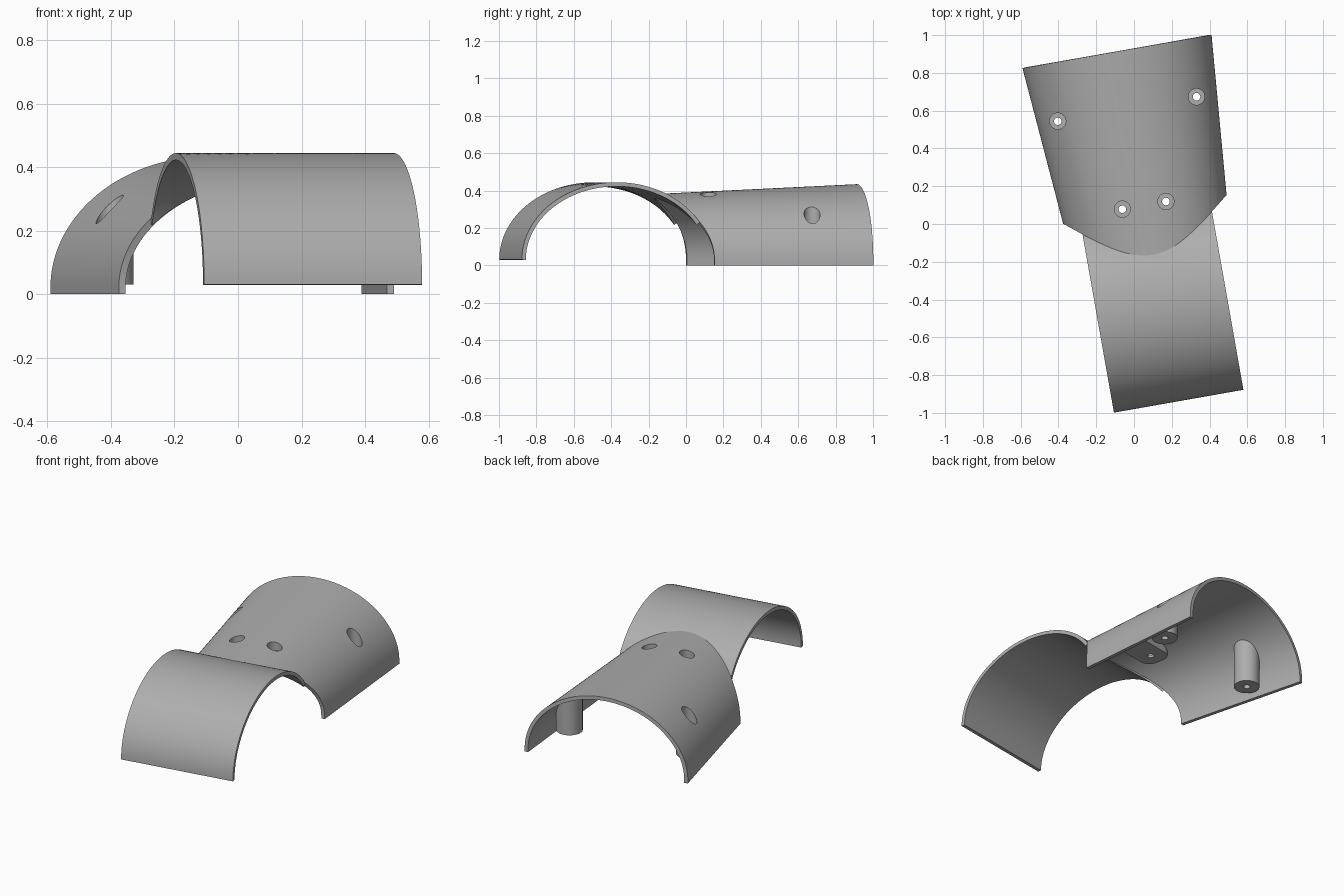
import bpy, bmesh
from math import sin, cos, pi, sqrt, acos, radians

cube = bpy.data.objects.get("Cube")
if cube:
    bpy.data.objects.remove(cube, do_unlink=True)

TURN = radians(10)
MID = 0.07            # sideways offset of the symmetry plane
THICK = 0.022
ARCH_T, ARCH_A, ARCH_B, ARCH_Z = -0.45, 0.515, 0.414, 0.03

grey = bpy.data.materials.new("plain grey")
grey.use_nodes = True
grey.diffuse_color = (0.42, 0.42, 0.42, 1)
grey.node_tree.nodes["Principled BSDF"].inputs["Base Color"].default_value = (0.42, 0.42, 0.42, 1)


def place(d, t, z):
    """Part frame (d across, t along, z up) to world."""
    s = d + MID
    return (s * cos(TURN) - t * sin(TURN), s * sin(TURN) + t * cos(TURN), z)


def cone(t):
    """Half width and height of the tapered shell at t."""
    return 0.434 + 0.081 * t, 0.39 + 0.048 * t


def roof(d, t):
    a, b = cone(t)
    return 0.02 + (b - 0.02) * sqrt(max(0, 1 - (d / a) ** 2))


def arch_back(z):
    """Where the rear half of the arch lies at height z."""
    k = min(1, max(0, (z - ARCH_Z) / ARCH_B))
    return ARCH_T + ARCH_A * sqrt(1 - k * k)


def new_object(name, bm):
    mesh = bpy.data.meshes.new(name)
    bm.to_mesh(mesh)
    bm.free()
    obj = bpy.data.objects.new(name, mesh)
    mesh.materials.append(grey)
    bpy.context.collection.objects.link(obj)
    return obj


def shell(name, rows):
    """Skin a grid of points and thicken it inward."""
    bm = bmesh.new()
    grid = [[bm.verts.new(p) for p in row] for row in rows]
    for r, q in zip(grid, grid[1:]):
        for j in range(len(r) - 1):
            bm.faces.new((r[j], r[j + 1], q[j + 1], q[j]))
    obj = new_object(name, bm)
    mod = obj.modifiers.new("thickness", 'SOLIDIFY')
    mod.thickness, mod.offset, mod.use_even_offset = THICK, -1, True
    return obj


def prism(name, sections):
    """Closed solid through equal-length rings of points."""
    bm = bmesh.new()
    rings = [[bm.verts.new(p) for p in sec] for sec in sections]
    n = len(rings[0])
    for r, q in zip(rings, rings[1:]):
        for j in range(n):
            bm.faces.new((r[j], r[(j + 1) % n], q[(j + 1) % n], q[j]))
    bm.faces.new(rings[0])
    bm.faces.new(rings[-1])
    bmesh.ops.recalc_face_normals(bm, faces=bm.faces)
    return new_object(name, bm)


def circle(d, t, r, height, n=40):
    pts = [(d + r * cos(2 * pi * i / n), t + r * sin(2 * pi * i / n)) for i in range(n)]
    return [place(x, y, height(x, y)) for x, y in pts]


def post(name, d, t, r, z0, height):
    return prism(name, [circle(d, t, r, lambda x, y: z0), circle(d, t, r, height)])


# Tapered rear shell, trimmed in front along the arch surface
rows = []
STEPS = 72
for i in range(-1, STEPS + 2):
    th = pi * min(STEPS, max(0, i)) / STEPS
    skirt = i < 0 or i > STEPS

    def height(t):
        return 0.0 if skirt else 0.02 + (cone(t)[1] - 0.02) * sin(th)
    t0 = 0.0
    for _ in range(12):
        t0 = arch_back(height(t0))
    ts = [t0 + (0.915 - t0) * k / 12 for k in range(13)]
    rows.append([place(cone(t)[0] * cos(th), t, height(t)) for t in ts])
rear_shell = shell("rear_shell", rows)

# Front arch, trimmed behind where it meets the tapered shell
rows = []
for i in range(41):
    d = 0.348 - 0.696 * i / 40
    t = 0.0
    for _ in range(12):
        t = arch_back(roof(d, t))
    end = acos((t + 0.008 - ARCH_T) / ARCH_A)
    phis = [pi + (end - pi) * k / 60 for k in range(61)]
    rows.append([place(d, ARCH_T + ARCH_A * cos(p), ARCH_Z + ARCH_B * sin(p)) for p in phis])
front_arch = shell("front_arch", rows)

# Screw posts under the wide end
drilled = [rear_shell]
holes = []
for side, label in ((1, "left"), (-1, "right")):
    drilled.append(post(label + "_screw_post", side * 0.373, 0.606, 0.075, 0.03,
                        lambda x, y: roof(x, y) - 0.012))
    holes.append((side * 0.373, 0.606, 0.15))
    holes.append((side * 0.117, 0.088, 0.335))

# Flat rounded pad under the narrow end
sections = []
for i in range(33):
    d = -0.2 * cos(pi * i / 32)
    inset = max(0, abs(d) - 0.14)
    half = 0.03 + sqrt(max(0, 0.06 ** 2 - inset ** 2))
    t0, t1 = 0.088 - half, 0.088 + half
    sections.append([place(d, t0, 0.318), place(d, t1, 0.318),
                     place(d, t1, roof(d, t1) - 0.012), place(d, t0, roof(d, t0) - 0.012)])
drilled.append(prism("screw_pad", sections))

# Counterbored screw holes
cutters = []
for d, t, floor in holes:
    cutters.append(post("counterbore_cutter", d, t, 0.043, floor, lambda x, y: 0.6))
    cutters.append(post("screw_hole_cutter", d, t, 0.02, -0.1, lambda x, y: 0.55))
for obj in drilled:
    for cutter in cutters:
        mod = obj.modifiers.new("hole", 'BOOLEAN')
        mod.operation, mod.solver, mod.object = 'DIFFERENCE', 'EXACT', cutter

# Apply modifiers, then shade
for obj in drilled + [front_arch]:
    bpy.ops.object.select_all(action='DESELECT')
    obj.select_set(True)
    bpy.context.view_layer.objects.active = obj
    for mod in list(obj.modifiers):
        bpy.ops.object.modifier_apply(modifier=mod.name)
    bpy.ops.object.shade_smooth_by_angle(angle=radians(30))
for cutter in cutters:
    bpy.data.objects.remove(cutter, do_unlink=True)
